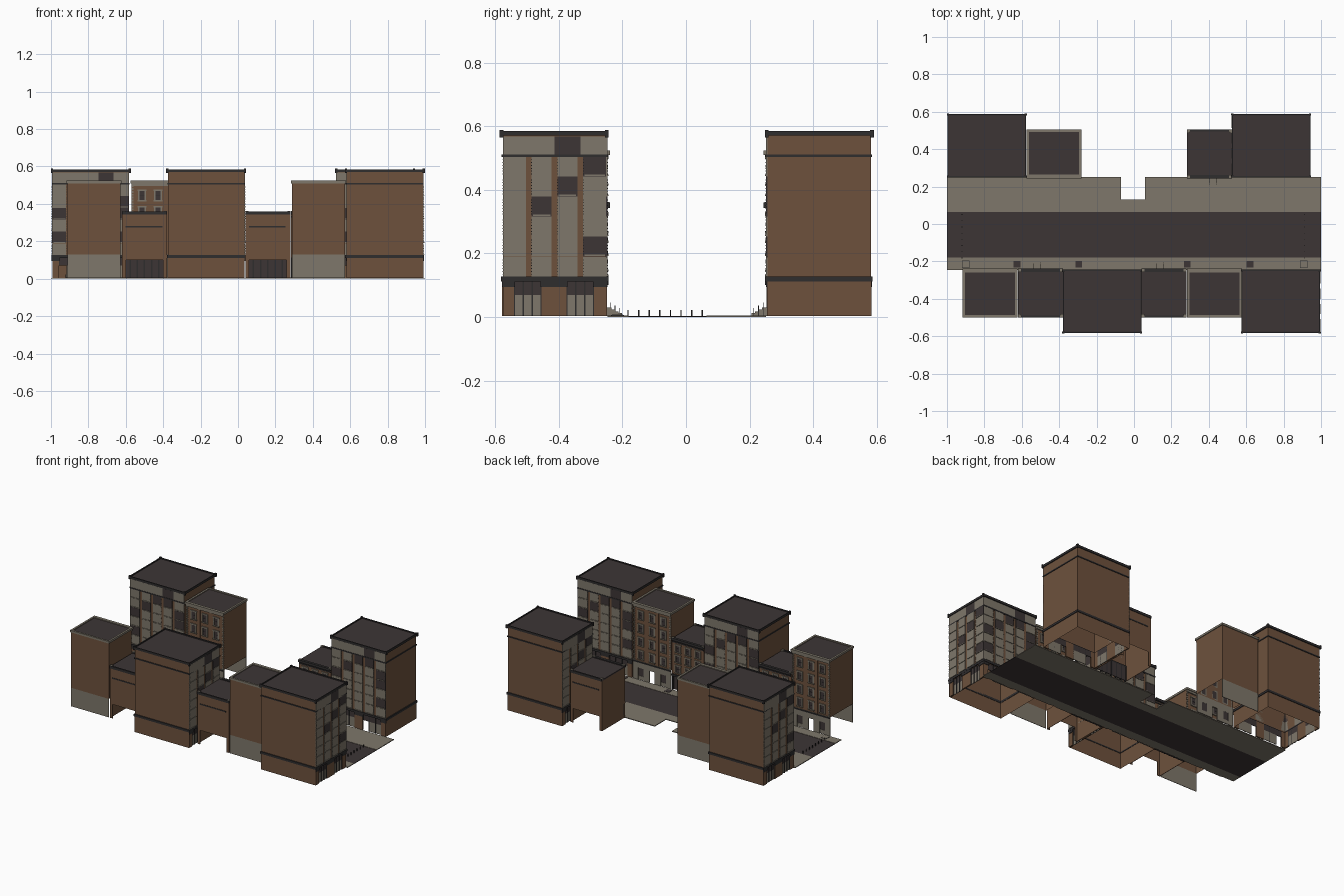
import bpy, bmesh, random
from math import pi
from mathutils import Matrix

if "Cube" in bpy.data.objects:
    bpy.data.objects.remove(bpy.data.objects["Cube"])

random.seed(4)


def material(name, rgb):
    m = bpy.data.materials.new(name)
    m.diffuse_color = (*rgb, 1)
    m.use_nodes = True
    m.node_tree.nodes["Principled BSDF"].inputs["Base Color"].default_value = m.diffuse_color
    return m


BRICK = material("brick", (0.155, 0.083, 0.046))
STONE = material("pale stone", (0.21, 0.185, 0.145))
DARK = material("charcoal", (0.046, 0.036, 0.036))
TRIM = material("dark trim", (0.028, 0.026, 0.027))

FACES = {'B': (0, 2, 3, 1), 'T': (4, 5, 7, 6), 'S': (0, 1, 5, 4),
         'N': (2, 6, 7, 3), 'W': (0, 4, 6, 2), 'E': (1, 3, 7, 5)}


class Kit:
    """Collects boxes into named single-colour parts."""

    def __init__(self):
        self.parts = {}

    def box(self, part, mat, x0, x1, y0, y1, z0, z1, skip=''):
        bm = self.parts.setdefault((part, mat), bmesh.new())
        v = [bm.verts.new((x, y, z)) for z in (z0, z1) for y in (y0, y1) for x in (x0, x1)]
        for key, idx in FACES.items():
            if key not in skip:
                bm.faces.new([v[i] for i in idx])

    def meshes(self):
        out = []
        for (part, mat), bm in self.parts.items():
            me = bpy.data.meshes.new(part)
            bm.to_mesh(me)
            bm.free()
            me.materials.append(mat)
            out.append((part, me))
        return out


def place(prefix, meshes, x=0, y=0, turned=False):
    for part, me in meshes:
        ob = bpy.data.objects.new(prefix + part, me)
        ob.matrix_world = Matrix.Translation((x, y, 0)) @ Matrix.Rotation(pi * turned, 4, 'Z')
        bpy.context.collection.objects.link(ob)


# Buildings are made facing +y, front at y = 0, centred on x.
def plate_on(kit, side, base):
    """Plates on the front (u = x) or the +x side (u = y); o is the outward offset."""
    def plate(part, mat, u0, u1, z0, z1, o0, o1):
        if side:
            kit.box(part, mat, base + o0, base + o1, u0, u1, z0, z1)
        else:
            kit.box(part, mat, u0, u1, base + o0, base + o1, z0, z1)
    return plate


def ring(kit, part, mat, w, d, z0, z1, out):
    kit.box(part, mat, -w - out, w + out, -d - out, out - 0.004, z0, z1)


def tall_building():
    k = Kit()
    w, d = 0.204, 0.331
    k.box("brick_walls", BRICK, -w, w, -d, -0.006, 0.12, 0.57, 'BT')
    k.box("base_walls", BRICK, -w - .002, w + .002, -d - .002, -0.006, 0.004, 0.12, 'BTNE')
    k.box("roof", DARK, -w, w, -d, -0.006, 0.57, 0.578, 'B')
    # bands and cornices, kept hollow by being thin strips
    for z0, z1, o in ((0.112, 0.127, 0.006), (0.503, 0.511, 0.004), (0.57, 0.585, 0.006)):
        for a in ((-w - o, w + o, -d - o, -d), (-w - o, w + o, -0.006, o - 0.004),
                  (-w - o, -w, -d, -0.006), (w, w + o, -d, -0.006)):
            k.box("cornices", TRIM, *a, z0, z1)
    for x in (-w - .004, w + .004):
        for y in (-d - .004, -0.004):
            k.box("corner_finials", TRIM, x - .006, x + .006, y - .006, y + .006, .565, .588)
    # two panelled facades
    side_dark = {(1, 3), (2, 4), (3, 5), (3, 1), (2, 6)}
    for side, n, u0, u1, base in ((False, 5, -w, w, -0.006), (True, 4, -d, -0.006, w)):
        p = plate_on(k, side, base)
        bay = (u1 - u0) / n
        for i in range(n):
            a = u0 + i * bay
            left, right = (0.009 if i else 0), (0.009 if i < n - 1 else 0)
            for f in range(7):
                z = 0.127 + f * 0.063
                is_dark = (i, f) in side_dark if side else random.random() < 0.2
                mat = DARK if is_dark else STONE
                m = 1 if f < 6 else 0
                p("dark_panels" if is_dark else "stone_panels", mat,
                  a + left * m, a + bay - right * m, z, z + 0.0625, 0, 0.004)
                if f < 6:
                    p("sills", STONE, a + left + .004, a + bay - right - .004, z + .002, z + .006, .004, .007)
                    for s in range(6):
                        p("side_studs", TRIM, a + left - .001, a + left + .001,
                          z + .006 + s * .009, z + .009 + s * .009, .003, .006)
        # shopfronts
        if side:
            piers = ((-d, -.295), (-.21, -.13), (-.045, -.006))
            bays = ((-.295, -.21), (-.13, -.045))
        else:
            piers = ((-w, -.17), (-.03, .03), (.17, w))
            bays = ((-.17, -.03), (.03, .17))
        for a, b in piers:
            p("piers", BRICK, a, b, 0.004, 0.113, -.008, .002)
            p("pier_caps", TRIM, a - .003, b + .003, 0.095, 0.112, 0, .005)
        for a, b in bays:
            gap = 0 if side else 0.04
            p("shop_glass", DARK, a, b, 0.07, 0.113, -.008, -.004)
            p("shop_panels", STONE, a, b - gap, 0.004, 0.07, -.008, -.004)
            for j in range(4):
                u = a + (b - a) * j / 3
                p("mullions", TRIM, u - .002, u + .002, .07 if gap and j == 3 else .004, .113, -.008, 0)
    return k.meshes()


def window(p, u, z, hw, h):
    p("window_glass", DARK, u - hw, u + hw, z, z + h, 0, .002)
    for s in (-1, 1):
        p("window_frames", STONE, u + s * (hw + .003) - .004, u + s * (hw + .003) + .004, z, z + h, 0, .005)
    p("window_frames", STONE, u - hw - .008, u + hw + .008, z - .007, z, 0, .007)
    p("window_frames", STONE, u - hw - .008, u + hw + .008, z + h, z + h + .008, 0, .006)
    p("window_bars", TRIM, u - hw, u + hw, z + h * .5, z + h * .5 + .002, .002, .003)


def middle_building():
    k = Kit()
    w, d = 0.142, 0.25
    k.box("brick_walls", BRICK, -w, w, -d, -0.006, 0.13, 0.512, 'BT')
    k.box("roof", DARK, -w, w, -d, -0.006, 0.512, 0.518, 'B')
    # stone parapet
    for a in ((-w - .005, w + .005, -d - .005, -d + .008), (-w - .005, w + .005, -0.014, 0.006),
              (-w - .005, -w + .008, -d, -0.006), (w - .008, w + .005, -d, -0.006)):
        k.box("parapet", STONE, *a, 0.51, 0.524)
    # open sided stone base
    k.box("base_back", STONE, -w, w, -d, -d + .003, 0.004, 0.13)
    p = plate_on(k, False, -0.006)
    for a, b in ((-w, -.105), (-.065, -.02), (.02, .065), (.105, w)):
        p("base_piers", STONE, a, b, 0.004, 0.085, -.006, .003)
    p("base_lintel", STONE, -w, w, 0.085, 0.132, -.006, .003)
    p("base_cornice", TRIM, -w, w, 0.122, 0.13, 0, .008)
    for u in (-.085, .085):
        p("base_glass", DARK, u - .02, u + .02, 0.03, 0.085, -.005, -.002)
        p("base_sills", STONE, u - .02, u + .02, 0.004, 0.03, -.006, 0)
    for f in range(4):
        for u in (-.085, 0, .085):
            window(p, u, 0.15 + f * 0.09, 0.015, 0.05)
    # corner quoins and pilasters
    for i in range(24):
        for u in (-w + .006, w - .006):
            p("quoins", STONE, u - .006, u + .006 - .003 * (i % 2), .134 + i * .0155, .144 + i * .0155, 0, .004)
    for u in (-.0425, .0425):
        p("pilasters", BRICK, u - .008, u + .008, .132, .5, 0, .005)
    p("frieze", STONE, -w, w, .497, .511, 0, .008)
    return k.meshes()


def low_building():
    k = Kit()
    w, d = 0.12, 0.25
    k.box("brick_walls", BRICK, -w, w, -d, -0.006, 0.1, 0.345, 'BT')
    for x in (-w, w - .003):
        k.box("base_sides", BRICK, x, x + .003, -d, -0.006, 0.004, 0.1)
    for x in (-w, w - .02):
        k.box("back_piers", BRICK, x, x + .02, -d, -d + .004, 0.004, 0.1)
    k.box("roof", DARK, -w, w, -d, -0.004, 0.345, 0.353)
    for y0, y1 in ((-d - .004, -d + .006), (-.012, .006)):
        k.box("cornices", TRIM, -w, w, y0, y1, 0.343, 0.36)
    for x in (-w, w - .016):
        for y in (-d - .002, -.012):
            k.box("corner_blocks", STONE, x, x + .016, y, y + .016, .35, .362)
    k.box("back_band", TRIM, -w + .018, w - .025, -d - .002, -d, 0.275, 0.283)
    # shopfront, recessed glass with frames
    p = plate_on(k, False, -0.006)
    p("shop_glass", DARK, -w, w, 0.004, 0.1, -.012, -.009)
    p("shop_cornice", TRIM, -w, w, 0.1, 0.113, -.01, .008)
    for j in range(7):
        u = -w + .004 + j * (2 * w - .008) / 6
        p("shop_posts", TRIM, u - .004, u + .004, 0.004, 0.1, -.014, .002)
    for f in range(3):
        for u in (-.075, 0, .075):
            window(p, u, 0.13 + f * 0.07, 0.016, 0.042)
    p("front_band", TRIM, -w, w, .328, .336, 0, .004)
    # entrance stoop with rails
    for i in range(4):
        k.box("stoop", STONE, -.04, 0, -.006, .044 - i * .011, 0.004, .012 + i * .006)
    for x in (-.04, -.001):
        for i in range(3):
            k.box("stoop_rails", TRIM, x - .001, x + .001, .006 + i * .015, .008 + i * .015, .004, .045 - i * .008)
    return k.meshes()


tall, middle, low = tall_building(), middle_building(), low_building()

# South row faces +y, north row is turned round to face the street
F, N = -0.245, 0.25
for kind, name, spots in (
        (tall, "tall", ((-0.17, F, 0), (0.785, F, 0), (-0.787, N, 1), (0.733, N, 1))),
        (middle, "middle", ((-0.77, F, 0), (0.43, F, 0), (-0.428, N, 1))),
        (low, "low", ((-0.5, F, 0), (0.16, F, 0), (0.403, N, 1)))):
    for i, (x, y, turned) in enumerate(spots):
        place(f"{name}_{i + 1}_", kind, x, y, turned)

# Street: road, pavements with a notch on the north side
s = Kit()
s.box("road", DARK, -1, 1, -0.18, 0.065, 0, 0.003)
s.box("south_pavement", STONE, -1, 1, -0.247, -0.18, 0, 0.005)
for a in ((-1, -0.07, 0.065, 0.252), (0.06, 1, 0.065, 0.252), (-0.07, 0.06, 0.065, 0.13)):
    s.box("north_pavement", STONE, *a, 0, 0.005)
# tree pits
for x in (-0.625, -0.295, 0.285, 0.62):
    s.box("tree_pits", DARK, x - .018, x + .018, -.233, -.197, 0.005, 0.007)
for x in (-0.9, 0.908):
    s.box("pit_frames", TRIM, x - .02, x + .02, -.235, -.195, 0.005, 0.0065)
    s.box("pit_fill", STONE, x - .017, x + .017, -.232, -.198, 0.005, 0.0075)
# bollards closing each end of the road
for x in (-0.92, 0.91):
    for i in range(8):
        y = -0.182 + i * 0.0333
        s.box("bollards", TRIM, x - .002, x + .002, y - .002, y + .002, 0.003, 0.022)
place("", s.meshes())
